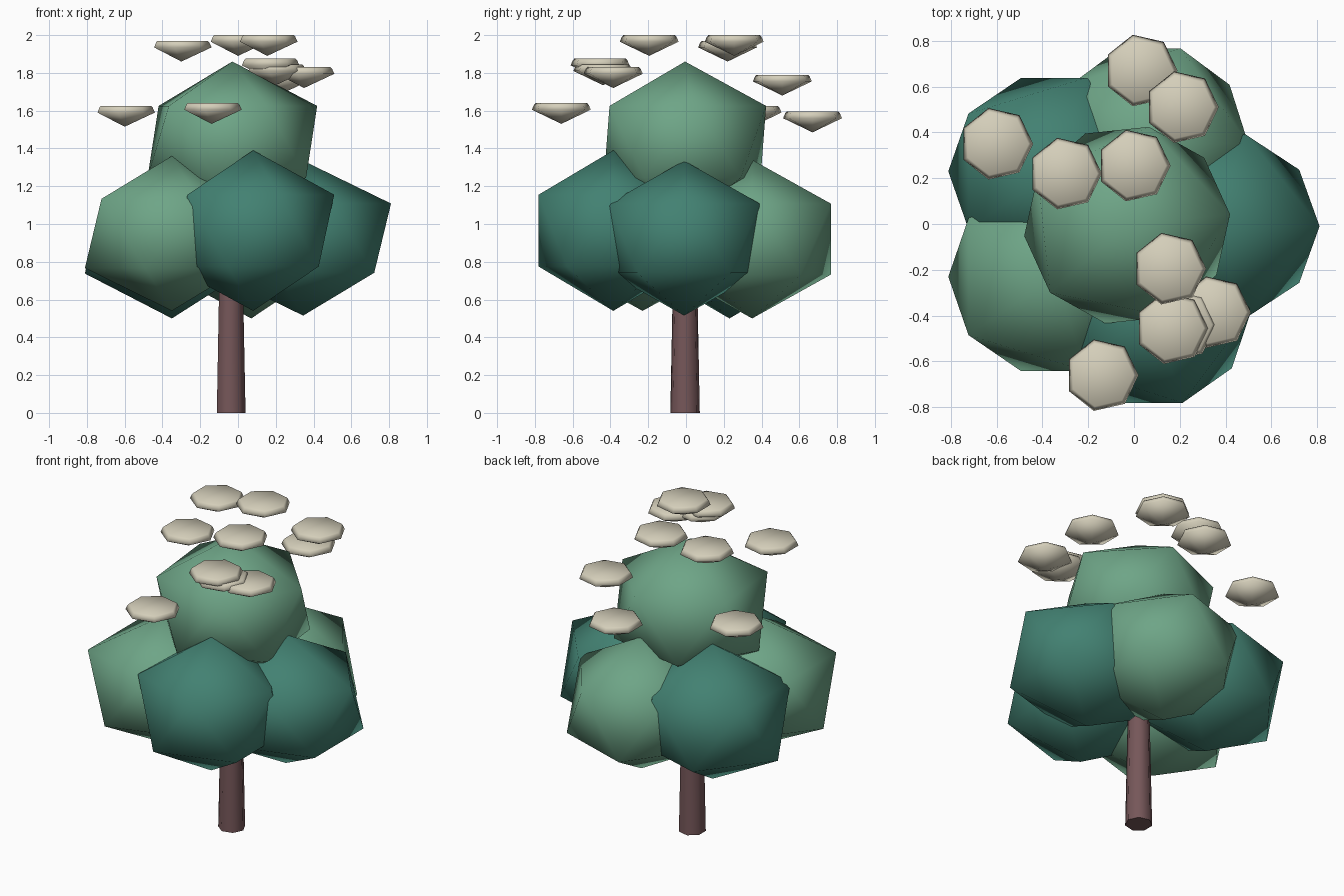
import bpy, bmesh, math
from mathutils import Matrix

if "Cube" in bpy.data.objects:
    bpy.data.objects.remove(bpy.data.objects["Cube"])


def material(name, rgb):
    m = bpy.data.materials.new(name)
    m.diffuse_color = (*rgb, 1)
    m.use_nodes = True
    m.node_tree.nodes["Principled BSDF"].inputs["Base Color"].default_value = m.diffuse_color
    return m


LIGHT = material("light_green", (0.156, 0.376, 0.242))
DARK = material("dark_green", (0.055, 0.220, 0.168))
BARK = material("bark_brown", (0.180, 0.095, 0.100))
CREAM = material("cream", (0.66, 0.62, 0.49))


def add_object(name, bm, mat, loc):
    bmesh.ops.recalc_face_normals(bm, faces=bm.faces)
    for f in bm.faces:
        f.smooth = True
    me = bpy.data.meshes.new(name)
    bm.to_mesh(me)
    bm.free()
    me.materials.append(mat)
    ob = bpy.data.objects.new(name, me)
    ob.location = loc
    bpy.context.collection.objects.link(ob)
    return ob


def foliage(name, mat, loc, size, turn=0):
    bm = bmesh.new()
    bmesh.ops.create_icosphere(bm, subdivisions=1, radius=1)
    bmesh.ops.transform(bm, verts=bm.verts, matrix=Matrix.Rotation(math.radians(turn), 4, 'Z')
                        @ Matrix.Diagonal((*size, 1)))
    return add_object(name, bm, mat, loc)


def lathe(name, mat, loc, profile, sides, phase=0):
    """Stack of polygon rings (radius, z), closed at both ends."""
    bm = bmesh.new()
    rings = []
    for r, z in profile:
        if r == 0:
            rings.append([bm.verts.new((0, 0, z))])
        else:
            rings.append([bm.verts.new((r * math.cos(a), r * math.sin(a), z))
                          for a in (phase + 2 * math.pi * i / sides for i in range(sides))])
    for a, b in zip(rings, rings[1:]):
        for i in range(sides):
            j = (i + 1) % sides
            if len(a) == 1:
                bm.faces.new((a[0], b[i], b[j]))
            else:
                bm.faces.new((a[i], a[j], b[j], b[i]))
    for ring in (rings[0], rings[-1]):
        if len(ring) > 1:
            bm.faces.new(ring)
    return add_object(name, bm, mat, loc)


# trunk
trunk = lathe("trunk", BARK, (-0.04, -0.005, 0),
              [(0.08, 0), (0.068, 0.6), (0.06, 1.0)], 7)
trunk.data.polygons[-1].use_smooth = False
trunk.data.polygons[-2].use_smooth = False

# crown: one top clump and five around it
foliage("foliage_top", LIGHT, (-0.03, -0.005, 1.435), (0.505, 0.49, 0.425), 6)
foliage("foliage_right", DARK, (0.345, -0.01, 0.925), (0.52, 0.47, 0.41))
foliage("foliage_front", DARK, (0.08, -0.385, 0.965), (0.48, 0.465, 0.425))
foliage("foliage_front_left", LIGHT, (-0.35, -0.23, 0.95), (0.515, 0.485, 0.41))
foliage("foliage_back_left", DARK, (-0.35, 0.23, 0.93), (0.515, 0.48, 0.43))
foliage("foliage_back", LIGHT, (0.07, 0.35, 0.92), (0.48, 0.49, 0.42))

# floating blossoms: shallow seven-sided bowls, placed by their top height
BLOSSOMS = [(0.03, 0.67, 1.595), (0.21, 0.51, 1.79), (-0.60, 0.35, 1.625),
            (-0.30, 0.22, 1.97), (0.0, 0.255, 2.0), (0.155, -0.195, 2.0),
            (0.165, -0.455, 1.875), (0.20, -0.44, 1.845), (0.35, -0.385, 1.83),
            (-0.14, -0.66, 1.64)]
for n, pos in enumerate(BLOSSOMS, 1):
    lathe(f"blossom_{n}", CREAM, pos,
          [(0, -0.11), (0.16, -0.035), (0.148, -0.008), (0, 0)][:3] + [(0.14, 0)], 7)
